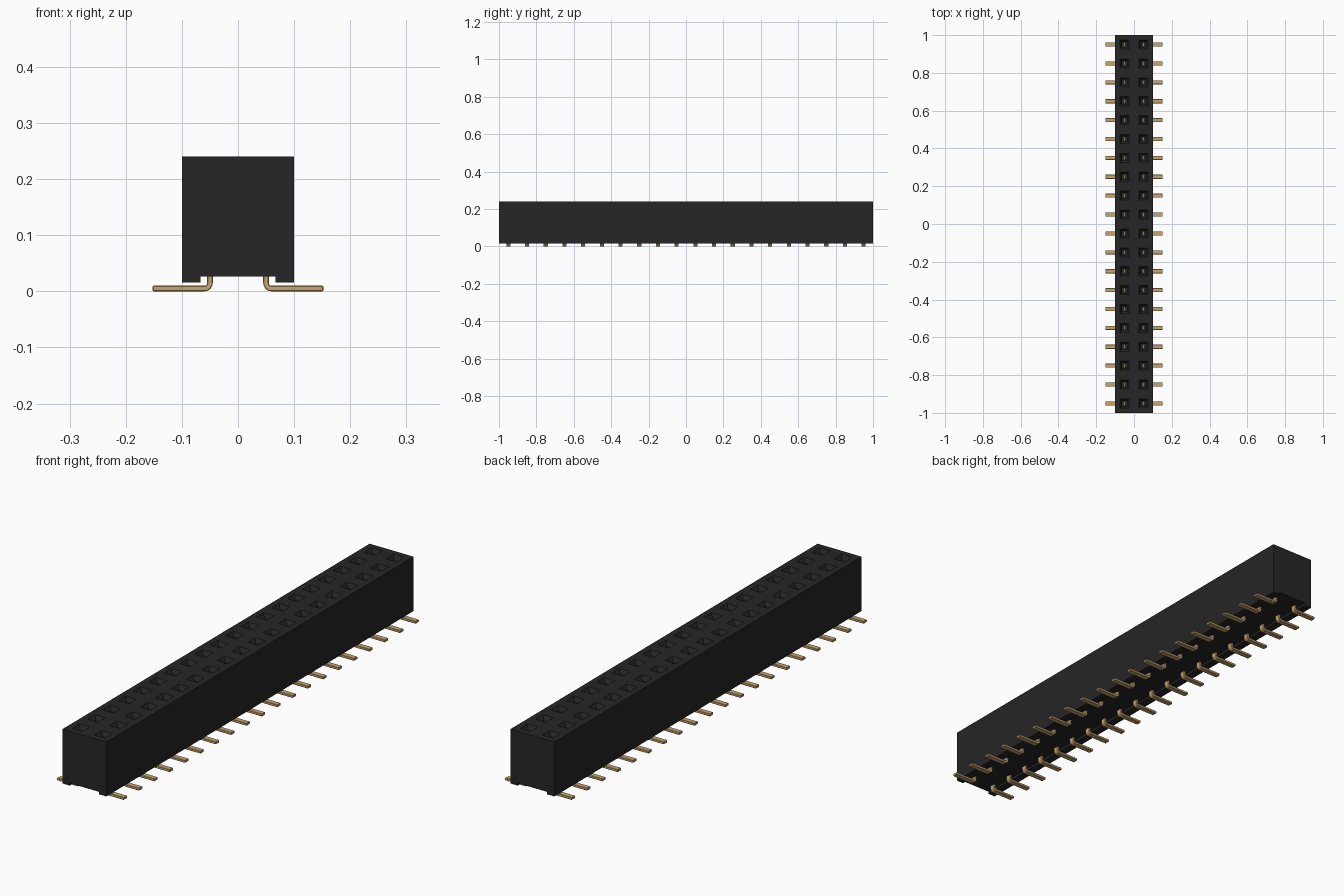
import bpy, bmesh, math

if "Cube" in bpy.data.objects:
    bpy.data.objects.remove(bpy.data.objects["Cube"])

PITCH, COUNT = 0.1, 20
ROWS = [-0.95 + PITCH * i for i in range(COUNT)]


def material(name, rgb):
    m = bpy.data.materials.new(name)
    m.diffuse_color = (*rgb, 1)
    m.use_nodes = True
    m.node_tree.nodes["Principled BSDF"].inputs["Base Color"].default_value = m.diffuse_color
    return m


def add_object(name, mesh):
    ob = bpy.data.objects.new(name, mesh)
    bpy.context.collection.objects.link(ob)
    return ob


def finish_mesh(bm, name, mat):
    bmesh.ops.recalc_face_normals(bm, faces=bm.faces)
    mesh = bpy.data.meshes.new(name)
    bm.to_mesh(mesh)
    bm.free()
    mesh.materials.append(mat)
    return mesh


def extrude_profile(points, half, name, mat):
    """Solid from an x-z outline, extruded along y."""
    bm = bmesh.new()
    face = bm.faces.new([bm.verts.new((x, -half, z)) for x, z in points])
    new = bmesh.ops.extrude_face_region(bm, geom=[face])["geom"]
    verts = [v for v in new if isinstance(v, bmesh.types.BMVert)]
    bmesh.ops.translate(bm, verts=verts, vec=(0, 2 * half, 0))
    return finish_mesh(bm, name, mat)


black = material("black plastic", (0.0195, 0.0190, 0.0190))
gold = material("gold metal", (0.57, 0.38, 0.155))

# Housing with two rails along the underside
housing = add_object("housing", extrude_profile(
    [(-0.1, 0.24), (-0.1, 0.016), (-0.067, 0.016), (-0.067, 0.026),
     (0.067, 0.026), (0.067, 0.016), (0.1, 0.016), (0.1, 0.24)],
    1.0, "housing", black))

# Square wells with a tapered mouth
bm = bmesh.new()
for y in ROWS:
    for x in (-0.05, 0.05):
        rings = []
        for z, h in ((0.10, 0.014), (0.225, 0.014), (0.24, 0.024), (0.26, 0.024)):
            rings.append([bm.verts.new((x + sx * h, y + sy * h, z))
                          for sx, sy in ((-1, -1), (1, -1), (1, 1), (-1, 1))])
        bm.faces.new(rings[0][::-1])
        bm.faces.new(rings[-1])
        for a, b in zip(rings, rings[1:]):
            for i in range(4):
                j = (i + 1) % 4
                bm.faces.new((a[i], a[j], b[j], b[i]))
cutter = add_object("well_cutter", finish_mesh(bm, "well_cutter", black))
cutter.hide_render = True
cutter.hide_set(True)
cut = housing.modifiers.new("wells", "BOOLEAN")
cut.operation = "DIFFERENCE"
cut.solver = "EXACT"
cut.object = cutter

# Bent pin: contact inside the well, curved down to a flat foot
def arc(radius, steps=5):
    angles = [math.pi + math.pi / 2 * i / steps for i in range(steps + 1)]
    return [(0.06 + radius * math.cos(a), 0.015 + radius * math.sin(a)) for a in angles]


outline = ([(0.045, 0.17)] + arc(0.015) + [(0.152, 0.0), (0.152, 0.01)]
           + arc(0.005)[::-1] + [(0.055, 0.17)])
pin_mesh = extrude_profile(outline, 0.011, "pin", gold)

for side, turn in (("right", 0), ("left", math.pi)):
    for i, y in enumerate(ROWS):
        pin = add_object(f"{side}_pin_{i + 1}", pin_mesh)
        pin.location.y = y
        pin.rotation_euler.z = turn
        # Slightly eased edges
        bevel = pin.modifiers.new("eased edges", "BEVEL")
        bevel.width = 0.0012
        bevel.segments = 1
        bevel.limit_method = "ANGLE"
        bevel.angle_limit = math.radians(50)
